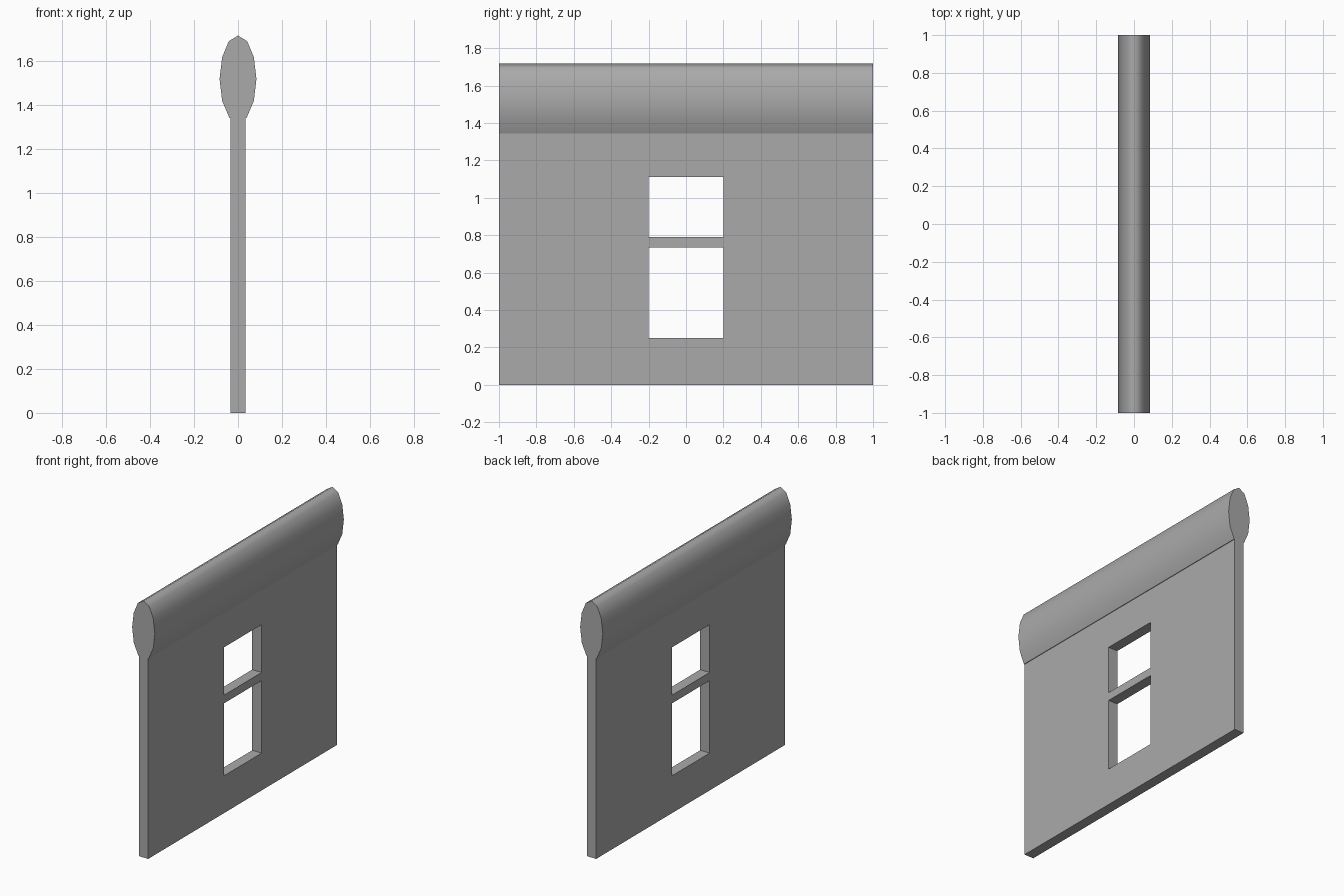
import bpy, bmesh

if "Cube" in bpy.data.objects:
    bpy.data.objects.remove(bpy.data.objects["Cube"])

grey = bpy.data.materials.new("stone grey")
grey.diffuse_color = (0.4, 0.4, 0.4, 1)
grey.use_nodes = True
grey.node_tree.nodes["Principled BSDF"].inputs["Base Color"].default_value = grey.diffuse_color


def finish(bm, name):
    bmesh.ops.recalc_face_normals(bm, faces=bm.faces)
    mesh = bpy.data.meshes.new(name)
    bm.to_mesh(mesh)
    bm.free()
    mesh.materials.append(grey)
    obj = bpy.data.objects.new(name, mesh)
    bpy.context.collection.objects.link(obj)
    return obj


def extrude(bm, faces, vec):
    res = bmesh.ops.extrude_face_region(bm, geom=faces, use_keep_orig=True)
    verts = [g for g in res["geom"] if isinstance(g, bmesh.types.BMVert)]
    bmesh.ops.translate(bm, verts=verts, vec=vec)


# Wall panel: a grid of cells with two window openings left out
T = 0.035
ys = [-1, -0.2, 0.2, 1]
zs = [0, 0.25, 0.735, 0.79, 1.11, 1.343]
bm = bmesh.new()
grid = [[bm.verts.new((-T, y, z)) for z in zs] for y in ys]
for i in range(3):
    for j in range(5):
        if i == 1 and j in (1, 3):
            continue
        bm.faces.new((grid[i][j], grid[i + 1][j],
                      grid[i + 1][j + 1], grid[i][j + 1]))
extrude(bm, bm.faces[:], (2 * T, 0, 0))
# merge the coplanar cells back into clean panels
bmesh.ops.dissolve_limit(bm, angle_limit=0.01, verts=bm.verts[:], edges=bm.edges[:])
finish(bm, "wall_panel")

# Rounded coping along the top: faceted oval profile, smooth along its sides
half = [(0.039, 1.343), (0.072, 1.42), (0.084, 1.52), (0.072, 1.62), (0.042, 1.692)]
profile = half + [(0, 1.718)] + [(-x, z) for x, z in reversed(half)]
bm = bmesh.new()
end = bm.faces.new([bm.verts.new((x, -1, z)) for x, z in profile])
extrude(bm, [end], (0, 2, 0))
bm.normal_update()
for f in bm.faces:
    flat_bottom = all(v.co.z < 1.35 for v in f.verts)
    f.smooth = abs(f.normal.y) < 0.5 and not flat_bottom
# keep end caps and underside crisp
for e in bm.edges:
    if any(not f.smooth for f in e.link_faces):
        e.smooth = False
finish(bm, "rounded_coping")
